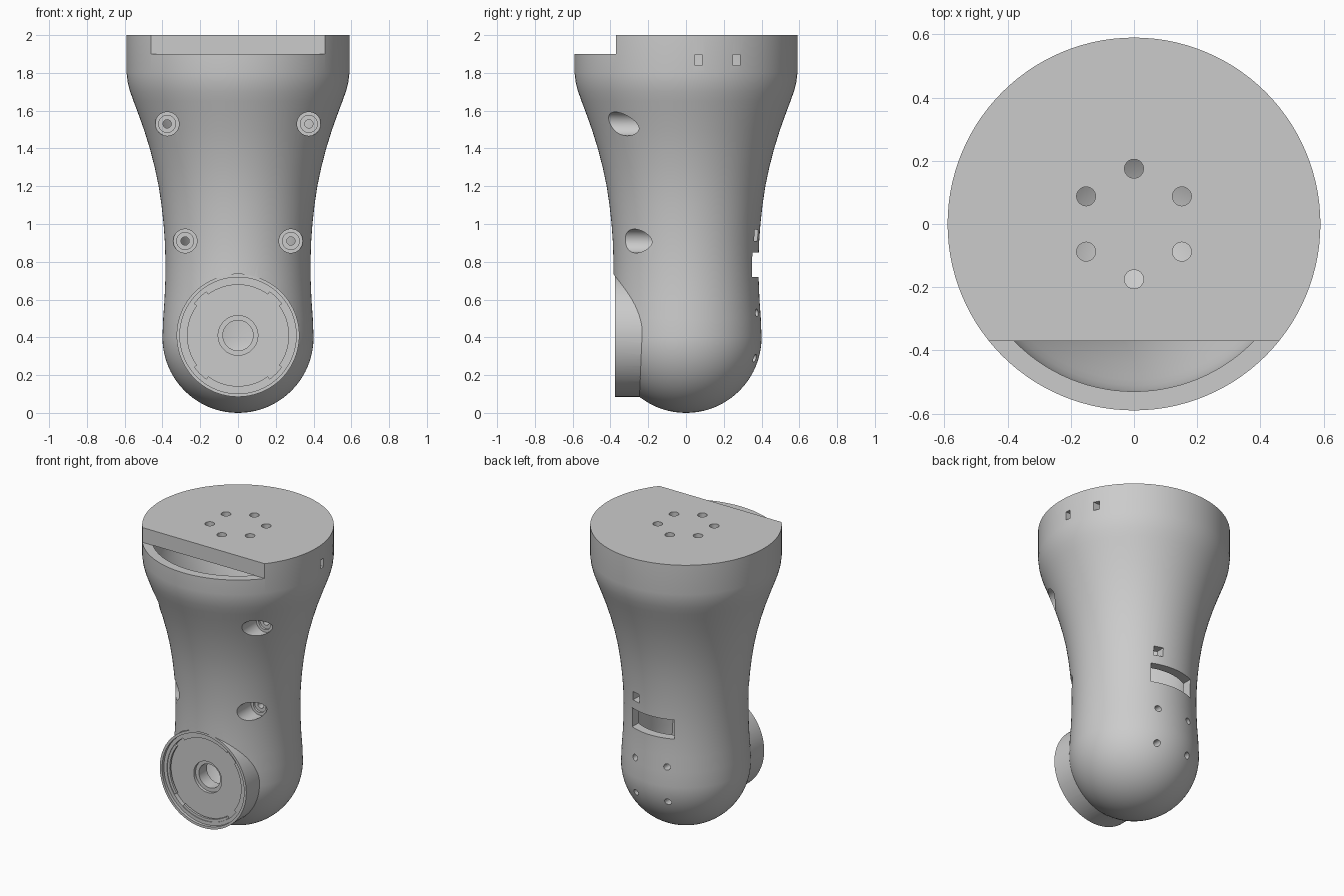
import bpy, bmesh
from math import sin, cos, pi, radians
from mathutils import Matrix, Vector

if "Cube" in bpy.data.objects:
    bpy.data.objects.remove(bpy.data.objects["Cube"], do_unlink=True)

grey = bpy.data.materials.new("light grey")
grey.use_nodes = True
COLOUR = (0.6, 0.6, 0.6, 1)
grey.diffuse_color = COLOUR
grey.node_tree.nodes["Principled BSDF"].inputs["Base Color"].default_value = COLOUR


def add(name, bm):
    bmesh.ops.recalc_face_normals(bm, faces=bm.faces)
    mesh = bpy.data.meshes.new(name)
    bm.to_mesh(mesh)
    bm.free()
    mesh.materials.append(grey)
    ob = bpy.data.objects.new(name, mesh)
    bpy.context.collection.objects.link(ob)
    return ob


def revolve(name, profile, steps=112):
    """Closed solid turned around z; the profile starts and ends on the axis."""
    bm = bmesh.new()
    verts = [bm.verts.new((r, 0, z)) for r, z in profile]
    edges = [bm.edges.new(p) for p in zip(verts, verts[1:])]
    bmesh.ops.spin(bm, geom=verts + edges, axis=(0, 0, 1), cent=(0, 0, 0),
                   angle=2 * pi, steps=steps, use_merge=True)
    bmesh.ops.remove_doubles(bm, verts=bm.verts, dist=0.0001)
    return add(name, bm)


def rod(name, x, z, r, y0, y1, sides=48):
    """Cylinder along y."""
    bm = bmesh.new()
    m = Matrix.Translation((x, (y0 + y1) / 2, z)) @ Matrix.Rotation(pi / 2, 4, 'X')
    bmesh.ops.create_cone(bm, cap_ends=True, segments=sides, radius1=r, radius2=r,
                          depth=y1 - y0, matrix=m)
    return add(name, bm)


def pin(name, x, y, r, z0, z1):
    """Cylinder along z."""
    bm = bmesh.new()
    bmesh.ops.create_cone(bm, cap_ends=True, segments=32, radius1=r, radius2=r, depth=z1 - z0,
                          matrix=Matrix.Translation((x, y, (z0 + z1) / 2)))
    return add(name, bm)


def box(name, lo, hi):
    bm = bmesh.new()
    lo, hi = Vector(lo), Vector(hi)
    m = Matrix.Translation((lo + hi) / 2) @ Matrix.Diagonal((*(hi - lo), 1))
    bmesh.ops.create_cube(bm, size=1, matrix=m)
    return add(name, bm)


def arc_block(name, mid, half, r0, r1, y0, y1, n=16):
    """Curved bar around the socket axis."""
    bm = bmesh.new()
    rows = []
    for i in range(n + 1):
        a = mid - half + 2 * half * i / n
        rows.append([bm.verts.new((r * cos(a), y, DISC_Z + r * sin(a)))
                     for r, y in ((r0, y0), (r1, y0), (r1, y1), (r0, y1))])
    for a, b in zip(rows, rows[1:]):
        for k in range(4):
            bm.faces.new((a[k], a[(k + 1) % 4], b[(k + 1) % 4], b[k]))
    bm.faces.new(rows[0])
    bm.faces.new(rows[-1])
    return add(name, bm)


def combine(ob, other, op='DIFFERENCE'):
    mod = ob.modifiers.new("bool", 'BOOLEAN')
    mod.operation, mod.solver, mod.object = op, 'EXACT', other
    bpy.context.view_layer.objects.active = ob
    bpy.ops.object.modifier_apply(modifier=mod.name)
    bpy.data.objects.remove(other, do_unlink=True)


# Flared limb profile: round foot, slim waist, wide collar
FLARE = [(.396, .5), (.389, .6), (.385, .7), (.384, .8), (.387, .9), (.394, 1.0), (.405, 1.1),
         (.42, 1.2), (.441, 1.3), (.467, 1.4), (.498, 1.5), (.534, 1.6), (.553, 1.65),
         (.571, 1.7), (.584, 1.75), (.59, 1.8)]
WALL, ROUND, DISC_Z = .06, .4, .41


def profile(inset, top):
    r = ROUND - inset
    foot = [(r * sin(a), ROUND - r * cos(a)) for a in (pi / 2 * i / 20 for i in range(21))]
    foot[0] = (0, ROUND - r)
    side = [(x - inset, z) for x, z in FLARE]
    return foot + side + [(.59 - inset, top), (0, top)]


body = revolve("limb_shell", profile(0, 2))
cavity = revolve("cavity", profile(WALL, 1.9))

# Round joint socket on the front of the foot
combine(body, rod("socket", 0, DISC_Z, .325, -.375, 0, 96), 'UNION')
combine(body, rod("socket_face", 0, DISC_Z, .3249, -.6, -.375, 96))

# Keep solid bosses behind the screws and a solid socket floor
screws = [(s * x, z, y) for x, z, y in ((.375, 1.53, -.25), (.28, .91, -.17)) for s in (-1, 1)]
for x, z, y in screws:
    combine(cavity, rod("boss", x, z, .09, -.7, y + .08))
combine(cavity, rod("socket_floor", 0, DISC_Z, .335, -.6, -.22, 96))

# Open slice at the front of the top plate, then hollow out
combine(body, box("slice", (-1, -1, 1.8995), (1, -.37, 2.2)))
combine(body, cavity)

# Counterbored screw holes
for x, z, y in screws:
    combine(body, rod("bore", x, z, .063, -.8, y))
    combine(body, rod("seat", x, z, .045, -.8, y + .015))
    combine(body, rod("hole", x, z, .022, -.8, y + .2, 24))

# Stepped recess and stepped centre hole of the socket
for r, depth in ((.308, .02), (.285, .05), (.105, .07), (.08, .3)):
    combine(body, rod("recess", 0, DISC_Z, r, -.6, -.375 + depth, 96))

# Locking lips inside the socket rim
for k in range(4):
    combine(body, arc_block("lip", k * pi / 2, radians(36), .268, .295, -.35, -.335), 'UNION')

# Ring of bolt holes through the top plate
for k in range(6):
    a = pi / 6 + k * pi / 3
    combine(body, pin("bolt", .175 * cos(a), .175 * sin(a), .03, 1.85, 2.2))

# Slots in the collar side
for y in (.048, .25):
    combine(body, box("side_slot", (.42, y, 1.84), (.8, y + .036, 1.91 - .012)))

# Cable window, small square port and four pin holes on the back
combine(body, box("window", (-.158, .24, .72), (.158, .6, .85)))
combine(body, box("port", (.085, .24, .91), (.145, .6, .97)))
for x in (-.12, .12):
    for z in (.29, .53):
        combine(body, rod("pin_hole", x, z, .021, .2, .6, 20))

bpy.ops.object.select_all(action='DESELECT')
body.select_set(True)
bpy.context.view_layer.objects.active = body
bpy.ops.object.shade_smooth_by_angle(angle=radians(30))
